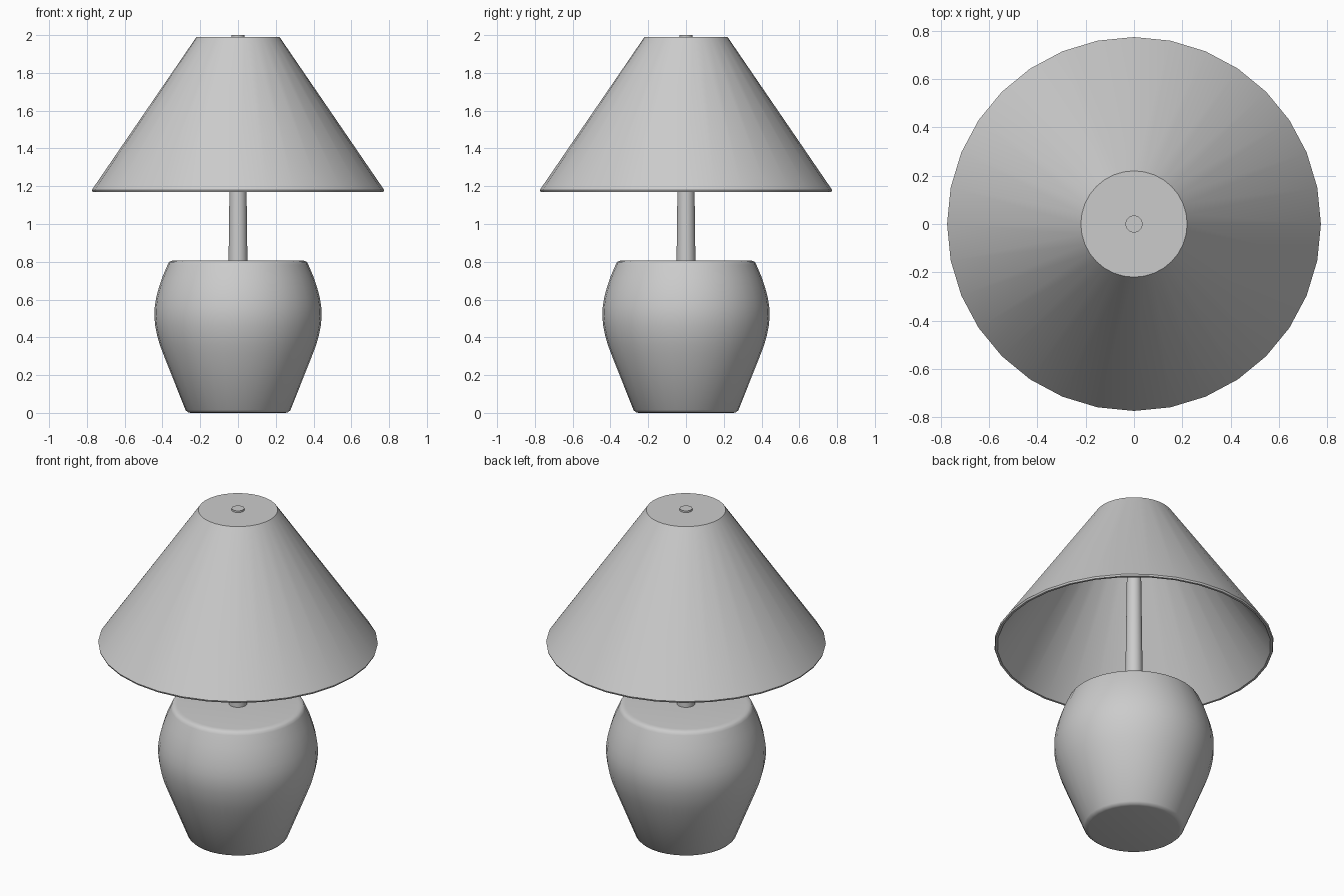
import bpy, bmesh, math

if "Cube" in bpy.data.objects:
    bpy.data.objects.remove(bpy.data.objects["Cube"])

SIDES = 32
grey = bpy.data.materials.new("plain_grey")
grey.diffuse_color = (0.6, 0.6, 0.6, 1)
grey.use_nodes = True
grey.node_tree.nodes["Principled BSDF"].inputs["Base Color"].default_value = grey.diffuse_color


def lathe(name, profile, sides=SIDES, angle=40):
    """Spin an (radius, height) profile about z; radius 0 closes at the axis."""
    bm = bmesh.new()
    rings = []
    for r, z in profile:
        if r == 0:
            rings.append([bm.verts.new((0, 0, z))] * sides)
        else:
            rings.append([bm.verts.new((r * math.cos(2 * math.pi * i / sides),
                                        r * math.sin(2 * math.pi * i / sides), z))
                          for i in range(sides)])
    for a, b in zip(rings, rings[1:]):
        for i in range(sides):
            j = (i + 1) % sides
            bm.faces.new(list(dict.fromkeys((a[i], a[j], b[j], b[i]))))
    bmesh.ops.recalc_face_normals(bm, faces=bm.faces)
    mesh = bpy.data.meshes.new(name)
    bm.to_mesh(mesh)
    bm.free()
    mesh.materials.append(grey)
    obj = bpy.data.objects.new(name, mesh)
    bpy.context.collection.objects.link(obj)
    bpy.ops.object.select_all(action='DESELECT')
    obj.select_set(True)
    bpy.context.view_layer.objects.active = obj
    bpy.ops.object.shade_smooth_by_angle(angle=math.radians(angle))
    return obj


# Rounded jar-shaped base with softened rims
lathe("lamp_base", [
    (0, 0), (0.25, 0), (0.265, 0.003), (0.278, 0.015),
    (0.395, 0.31), (0.414, 0.36), (0.428, 0.41), (0.438, 0.46),
    (0.443, 0.51), (0.441, 0.56), (0.433, 0.61), (0.42, 0.66),
    (0.402, 0.715), (0.372, 0.785), (0.366, 0.798), (0.353, 0.805),
    (0.335, 0.807), (0, 0.807)], angle=60)

# Slightly tapered stem running up through the shade
lathe("stem", [(0, 0.80), (0.05, 0.80), (0.035, 2.0), (0, 2.0)])

# Hollow conical shade with a closed top and thin rim
lathe("lamp_shade", [
    (0, 1.98), (0.212, 1.98), (0.757, 1.17), (0.77, 1.17),
    (0.774, 1.18), (0.22, 1.99), (0, 1.99)])
